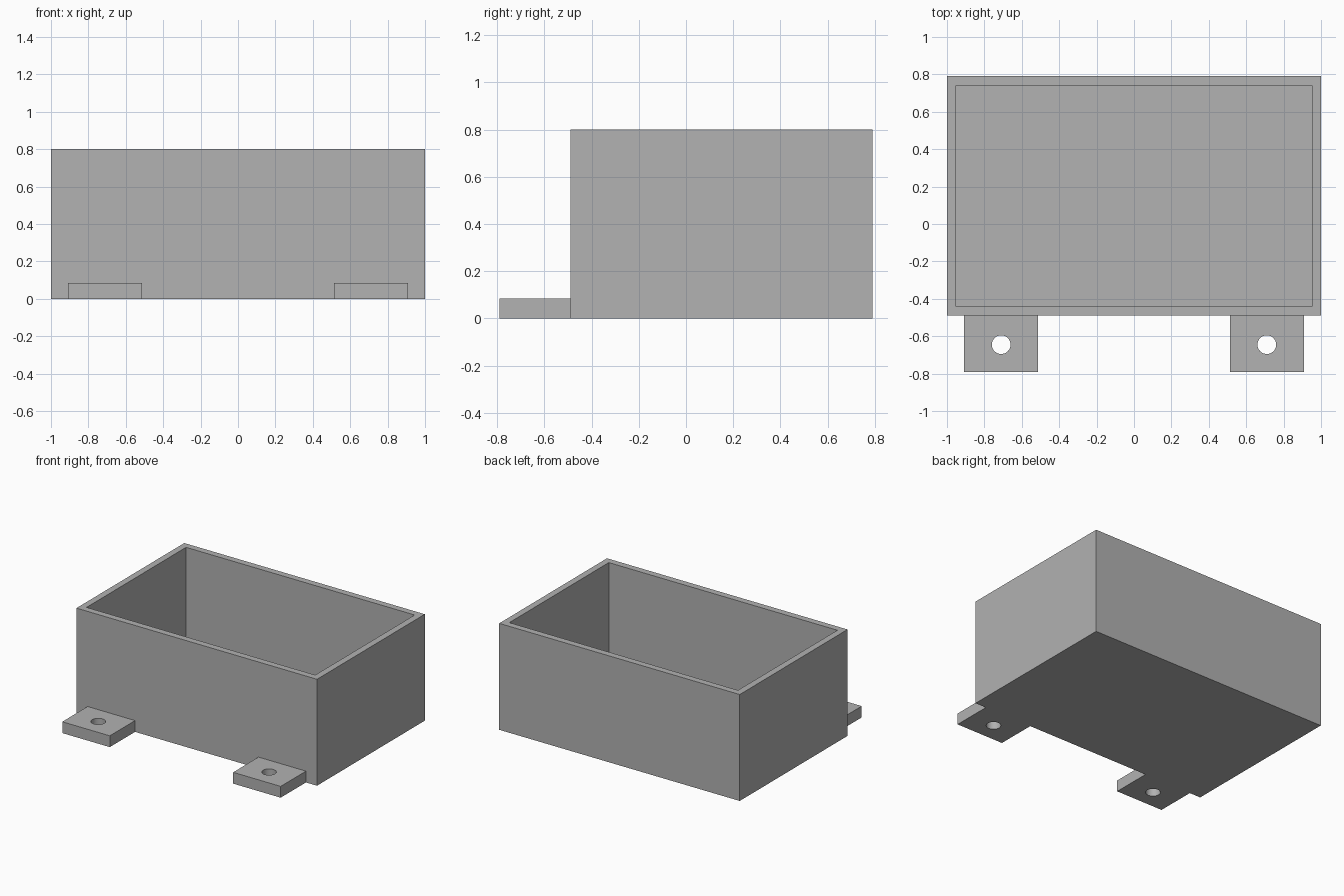
import bpy
import bmesh
from mathutils import Matrix, Vector

default = bpy.data.objects.get("Cube")
if default:
    bpy.data.objects.remove(default, do_unlink=True)

WALL = 0.07
FLOOR = 0.08
HEIGHT = 0.8

grey = bpy.data.materials.new("mid_grey")
grey.use_nodes = True
colour = (0.445, 0.445, 0.445, 1)
grey.diffuse_color = colour
grey.node_tree.nodes["Principled BSDF"].inputs["Base Color"].default_value = colour


def add_block(bm, low, high):
    """Add a box spanning two opposite corners."""
    low, high = Vector(low), Vector(high)
    bmesh.ops.create_cube(bm, size=1, matrix=Matrix.Translation((low + high) / 2)
                          @ Matrix.Diagonal((*(high - low), 1)))


def make_object(name, bm):
    mesh = bpy.data.meshes.new(name)
    bm.to_mesh(mesh)
    bm.free()
    mesh.materials.append(grey)
    obj = bpy.data.objects.new(name, mesh)
    bpy.context.collection.objects.link(obj)
    return obj


# Open box: inset the top face and push it down to the floor
bm = bmesh.new()
add_block(bm, (-1, -0.49, 0), (1, 0.79, HEIGHT))
top = max(bm.faces, key=lambda f: f.calc_center_median().z)
bmesh.ops.inset_region(bm, faces=[top], thickness=WALL)
floor = bmesh.ops.extrude_discrete_faces(bm, faces=[top])["faces"][0]
bmesh.ops.translate(bm, verts=floor.verts, vec=(0, 0, FLOOR - HEIGHT))
make_object("open_box", bm)

# Screw hole cutter
bm = bmesh.new()
bmesh.ops.create_cone(bm, cap_ends=True, segments=40, radius1=0.05, radius2=0.05,
                      depth=0.4, matrix=Matrix.Translation((0.71, -0.645, 0.04)))
cutter = make_object("hole_cutter", bm)
cutter.hide_render = True
cutter.hide_set(True)

# Mounting tabs: one drilled tab, mirrored to the other side
bm = bmesh.new()
add_block(bm, (0.513, -0.79, 0), (0.908, -0.49, 0.085))
tabs = make_object("mounting_tabs", bm)
drill = tabs.modifiers.new("drill", "BOOLEAN")
drill.operation = "DIFFERENCE"
drill.solver = "EXACT"
drill.object = cutter
mirror = tabs.modifiers.new("mirror", "MIRROR")
mirror.use_axis[0] = True

# Apply the modifiers, then remove the cutter
bpy.ops.object.select_all(action="DESELECT")
tabs.select_set(True)
bpy.context.view_layer.objects.active = tabs
for modifier in ("drill", "mirror"):
    bpy.ops.object.modifier_apply(modifier=modifier)
bpy.data.objects.remove(cutter, do_unlink=True)
bpy.ops.object.shade_smooth_by_angle()
